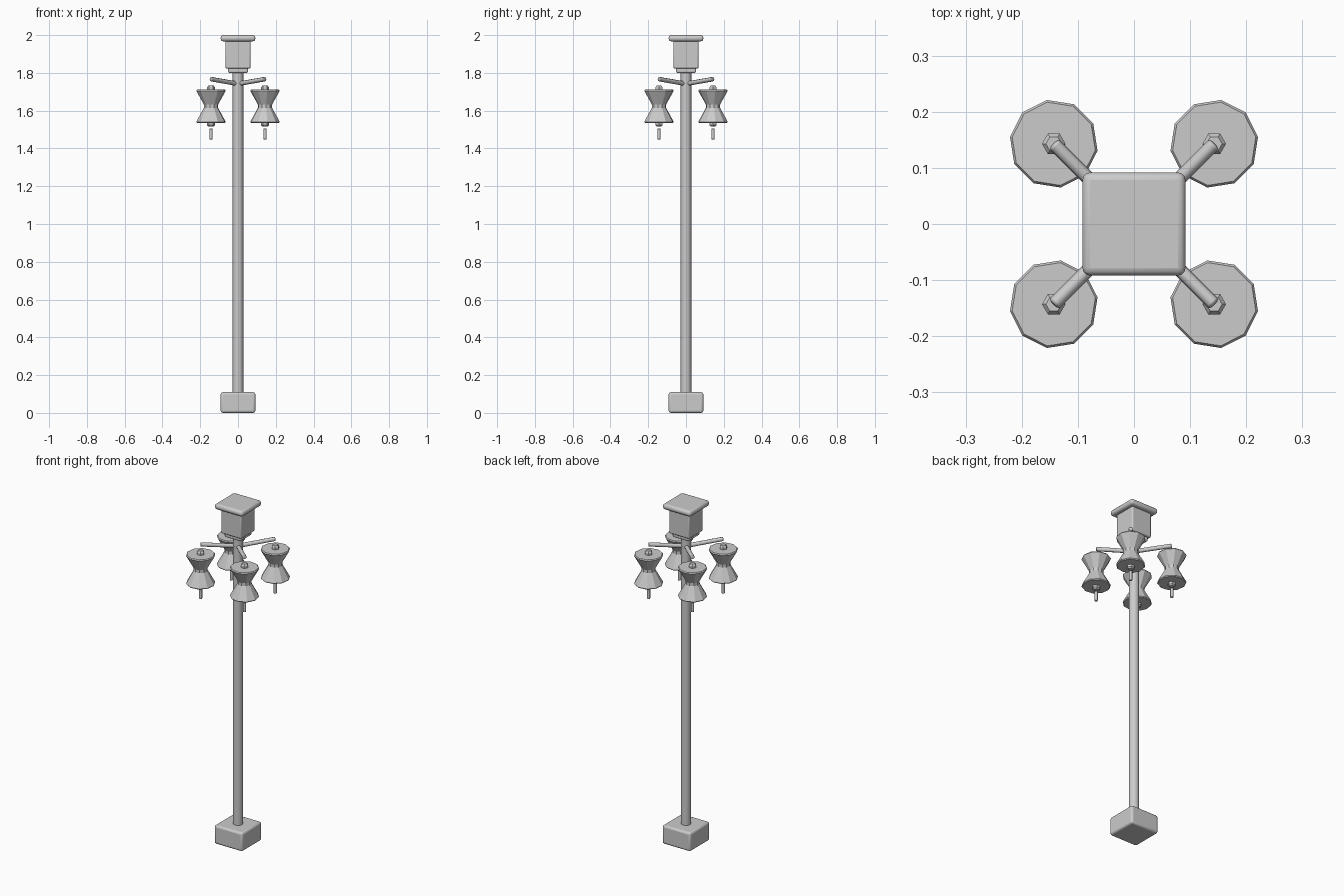
import bpy
from math import pi, cos, sin, radians
from mathutils import Vector

if "Cube" in bpy.data.objects:
    bpy.data.objects.remove(bpy.data.objects["Cube"])


def smooth(obj, angle=35):
    bpy.ops.object.select_all(action='DESELECT')
    obj.select_set(True)
    bpy.context.view_layer.objects.active = obj
    bpy.ops.object.shade_smooth_by_angle(angle=radians(angle))


def block(name, half, z0, z1, bevel):
    bpy.ops.mesh.primitive_cube_add(size=1, location=(0, 0, (z0 + z1) / 2))
    obj = bpy.context.object
    obj.name = name
    obj.scale = (2 * half, 2 * half, z1 - z0)
    bpy.ops.object.transform_apply(location=False, rotation=False, scale=True)
    mod = obj.modifiers.new("rounded_edges", 'BEVEL')
    mod.width, mod.segments = bevel, 3
    smooth(obj)
    return obj


def rod(name, start, end, radius, sides, bevel):
    a, b = Vector(start), Vector(end)
    bpy.ops.mesh.primitive_cylinder_add(vertices=sides, radius=radius,
                                        depth=(b - a).length, location=(a + b) / 2)
    obj = bpy.context.object
    obj.name = name
    obj.rotation_euler = (b - a).to_track_quat('Z', 'Y').to_euler()
    mod = obj.modifiers.new("rounded_ends", 'BEVEL')
    mod.width, mod.segments = bevel, 2
    mod.limit_method = 'ANGLE'
    mod.angle_limit = radians(60)
    smooth(obj, 50)
    return obj


def lathe(name, profile, sides, x, y, turn):
    verts = [(r * cos(turn + 2 * pi * i / sides), r * sin(turn + 2 * pi * i / sides), z)
             for r, z in profile for i in range(sides)]
    faces = [(k * sides + i, k * sides + (i + 1) % sides,
              (k + 1) * sides + (i + 1) % sides, (k + 1) * sides + i)
             for k in range(len(profile) - 1) for i in range(sides)]
    faces.append(tuple(reversed(range(sides))))
    faces.append(tuple(range((len(profile) - 1) * sides, len(profile) * sides)))
    mesh = bpy.data.meshes.new(name)
    mesh.from_pydata(verts, [], faces)
    obj = bpy.data.objects.new(name, mesh)
    obj.location = (x, y, 0)
    bpy.context.collection.objects.link(obj)
    return obj


# Foot, pole and square head with cap
block("base", 0.092, 0, 0.11, 0.012)
rod("pole", (0, 0, 0.105), (0, 0, 1.82), 0.028, 12, 0.006)
block("head_collar", 0.053, 1.80, 1.84, 0.008)
block("head", 0.066, 1.823, 1.975, 0.008)
block("cap", 0.092, 1.967, 2.0, 0.014)

# Four diagonal arms, each with an hourglass lantern and a pull
d = 0.143
for n in range(4):
    turn = pi / 4 + n * pi / 2
    x, y = d * 2 ** 0.5 * cos(turn), d * 2 ** 0.5 * sin(turn)
    rod(f"arm_{n}", (0, 0, 1.742), (x, y, 1.767), 0.012, 8, 0.004)
    lathe(f"lantern_{n}", [(0.075, 1.536), (0.079, 1.541), (0.038, 1.615),
                           (0.038, 1.632), (0.079, 1.705), (0.075, 1.711)], 10, x, y, turn)
    lathe(f"top_knob_{n}", [(0.021, 1.708), (0.021, 1.724), (0.014, 1.733)], 6, x, y, 0)
    lathe(f"bottom_knob_{n}", [(0.014, 1.515), (0.021, 1.523), (0.021, 1.539)], 6, x, y, 0)
    rod(f"pull_{n}", (x, y, 1.447), (x, y, 1.506), 0.009, 8, 0.004)
